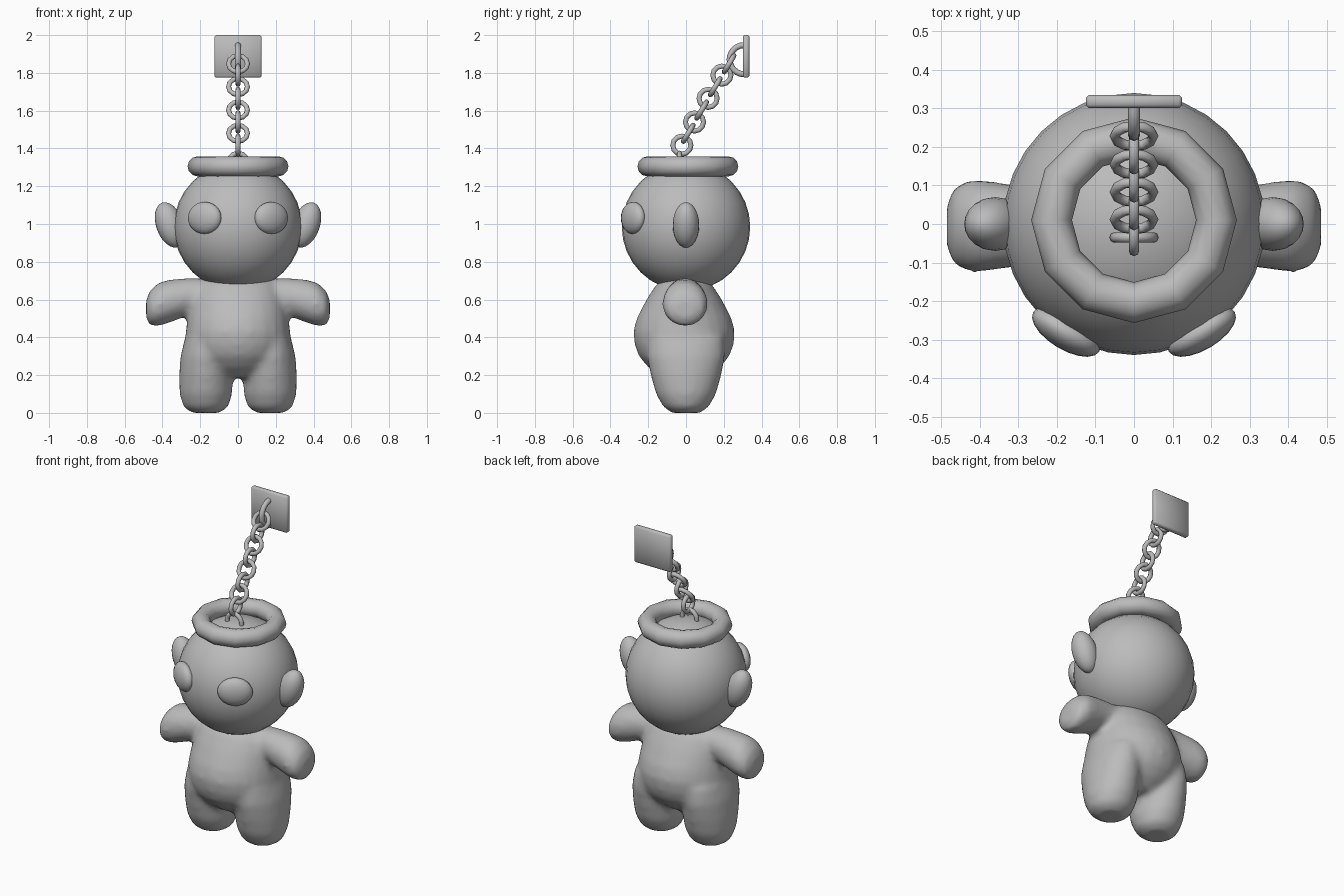
import bpy, bmesh, math
from mathutils import Matrix, Vector

if "Cube" in bpy.data.objects:
    bpy.data.objects.remove(bpy.data.objects["Cube"])

grey = bpy.data.materials.new("plain grey")
grey.diffuse_color = (0.5, 0.5, 0.5, 1)
grey.use_nodes = True
grey.node_tree.nodes["Principled BSDF"].inputs["Base Color"].default_value = grey.diffuse_color


def finish(name, bm, smooth=True):
    bmesh.ops.recalc_face_normals(bm, faces=bm.faces)
    me = bpy.data.meshes.new(name)
    bm.to_mesh(me)
    bm.free()
    me.materials.append(grey)
    for p in me.polygons:
        p.use_smooth = smooth
    ob = bpy.data.objects.new(name, me)
    bpy.context.collection.objects.link(ob)
    return ob


def ellipsoid(name, centre, radii, rot=Matrix(), u=32, v=16):
    bm = bmesh.new()
    m = Matrix.Translation(centre) @ rot @ Matrix.Diagonal((*radii, 1))
    bmesh.ops.create_uvsphere(bm, u_segments=u, v_segments=v, radius=1, matrix=m)
    return finish(name, bm)


def torus(name, centre, major, minor, rot=Matrix(), n=12, k=8, arc=1.0):
    """Ring around local z; arc < 1 leaves an open hoop."""
    bm = bmesh.new()
    m = Matrix.Translation(centre) @ rot
    count = n if arc == 1 else n + 1
    rings = []
    for i in range(count):
        a = 2 * math.pi * arc * i / n
        ring = []
        for j in range(k):
            b = 2 * math.pi * j / k
            r = major + minor * math.cos(b)
            ring.append(bm.verts.new(m @ Vector((r * math.cos(a), r * math.sin(a), minor * math.sin(b)))))
        rings.append(ring)
    for i in range(n):
        p, q = rings[i], rings[(i + 1) % count]
        for j in range(k):
            bm.faces.new((p[j], q[j], q[(j + 1) % k], p[(j + 1) % k]))
    return finish(name, bm)


def loft(bm, sections, axis, n=24):
    """Closed skin through elliptical sections (centre, radius a, radius b) across z or x."""
    rings = []
    for c, ra, rb in sections:
        ring = []
        for j in range(n):
            t = 2 * math.pi * j / n
            a, b = ra * math.cos(t), rb * math.sin(t)
            off = Vector((a, b, 0)) if axis == "z" else Vector((0, a, b))
            ring.append(bm.verts.new(Vector(c) + off))
        rings.append(ring)
    for p, q in zip(rings, rings[1:]):
        for j in range(n):
            bm.faces.new((p[j], p[(j + 1) % n], q[(j + 1) % n], q[j]))
    bm.faces.new(rings[0])
    bm.faces.new(rings[-1])


# Body: torso, legs and arms fused into one soft skin
bm = bmesh.new()
torso = [(.19, .12, .12), (.24, .2, .19), (.3, .255, .24), (.36, .275, .262), (.43, .278, .27),
         (.5, .268, .252), (.6, .25, .2), (.67, .225, .155), (.715, .17, .11), (.73, .1, .07)]
loft(bm, [((0, -.01, z), a, b) for z, a, b in torso], "z")
leg = [(0, .075, .075), (.03, .118, .12), (.1, .14, .16), (.2, .142, .188), (.3, .135, .208), (.4, .11, .2)]
arm = [(.12, .62, .09, .09), (.26, .615, .1, .1), (.36, .592, .115, .114), (.42, .575, .122, .116),
       (.465, .555, .105, .095), (.486, .55, .06, .05)]
for s in (-1, 1):
    loft(bm, [((s * .17, 0, z), a, b) for z, a, b in leg], "z")
    loft(bm, [((s * x, -.005, z), a, b) for x, z, a, b in arm], "x")
body = finish("body", bm)
remesh = body.modifiers.new("fuse", "REMESH")
remesh.mode = "VOXEL"
remesh.voxel_size = 0.018
remesh.use_smooth_shade = True
soften = body.modifiers.new("soften", "SMOOTH")
soften.factor = 0.5
soften.iterations = 8

# Head with eyes and ears
ellipsoid("head", (0, 0, .985), (.34, .34, .34))
for s, side in ((-1, "left"), (1, "right")):
    ellipsoid(side + "_eye", (s * .176, -.28, 1.032), (.1, .046, .085),
              Matrix.Rotation(s * math.radians(31), 4, "Z"), 20, 12)
    ellipsoid(side + "_ear", (s * .36, 0, .995), (.073, .07, .125),
              Matrix.Rotation(s * math.radians(20), 4, "Y"), 20, 12)

# Ring on top of the head
torus("head_ring", (0, .01, 1.305), .214, .053, n=12, k=12)

# Chain: links alternate between facing forward and facing sideways
lean = Matrix.Rotation(math.radians(-31), 4, "X")
forward = Matrix.Rotation(math.pi / 2, 4, "X")
sideways = Matrix.Rotation(math.pi / 2, 4, "Y")
torus("chain_link", (0, -.035, 1.325), .05, .0135, forward)
for y, z in ((.012, 1.48), (.083, 1.603), (.155, 1.727), (.228, 1.848)):
    torus("chain_link", (0, y, z), .05, .0135, lean @ forward)
for y, z in ((-.022, 1.417), (.045, 1.54), (.117, 1.665), (.19, 1.788)):
    torus("chain_link", (0, y, z), .048, .0135, sideways)

# Half hoop fixed to the wall plate
half = Matrix(((0, 0, 1, 0), (0, -1, 0, 0), (1, 0, 0, 0), (0, 0, 0, 1)))
torus("plate_hoop", (0, .308, 1.87), .077, .016, half, n=12, arc=.5)

# Wall plate: bevelled slab whose big faces fan out from the middle
bm = bmesh.new()
bmesh.ops.create_cube(bm, size=1, matrix=Matrix.Translation((0, .318, 1.8875)) @ Matrix.Diagonal((.25, .034, .225, 1)))
bmesh.ops.bevel(bm, geom=bm.edges[:], offset=.008, segments=1, affect="EDGES")
bmesh.ops.poke(bm, faces=[f for f in bm.faces if f.calc_area() > .02])
finish("wall_plate", bm)
